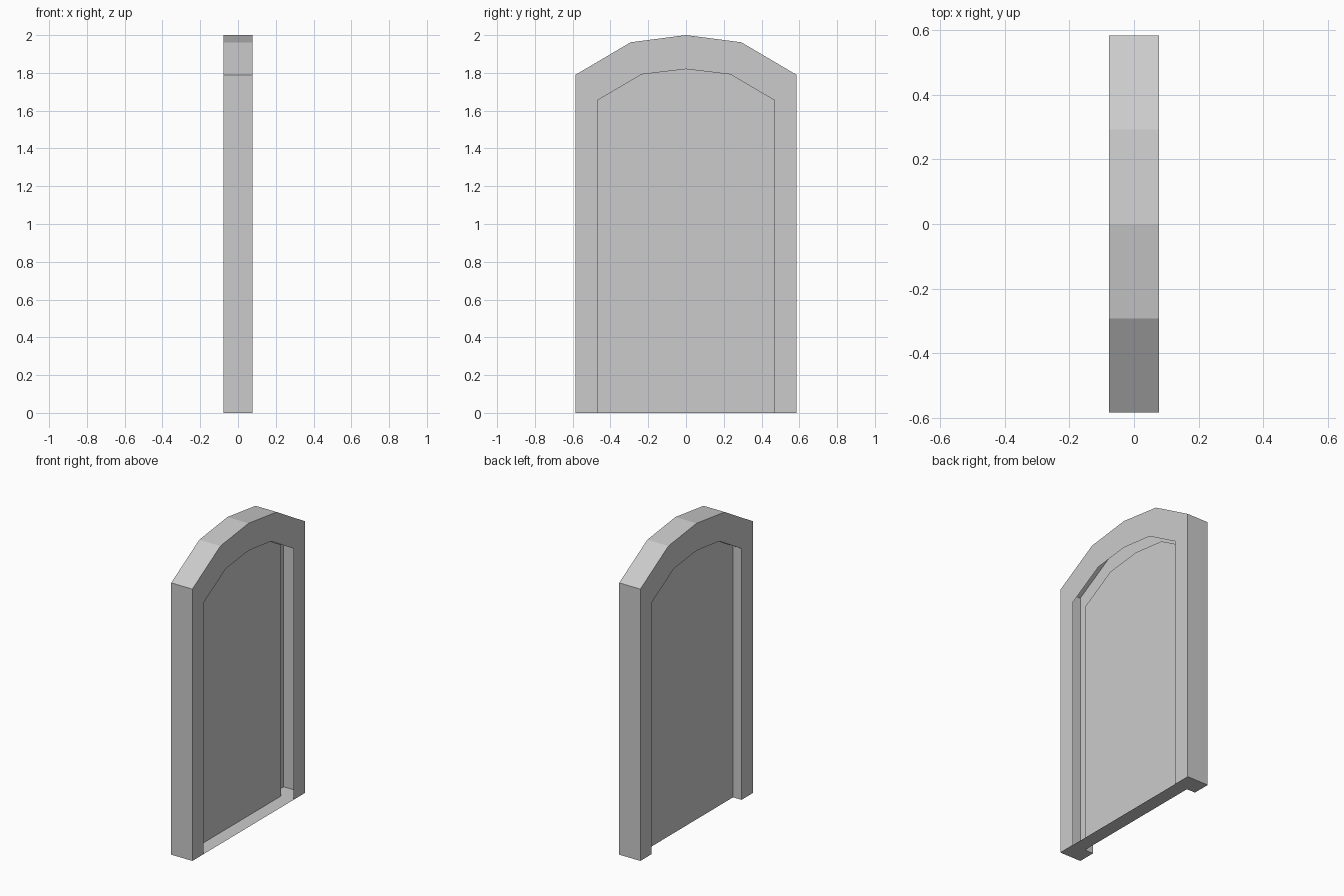
import bpy
import bmesh

cube = bpy.data.objects.get("Cube")
if cube:
    bpy.data.objects.remove(cube, do_unlink=True)

HALF_DEPTH = 0.077
PANEL_X = -0.015

# Single plain colour
stone = bpy.data.materials.new("plain_grey")
stone.use_nodes = True
grey = (0.6, 0.6, 0.6, 1.0)
stone.diffuse_color = grey
stone.node_tree.nodes["Principled BSDF"].inputs["Base Color"].default_value = grey


def arch(half, crown):
    """Mirror half an arch profile about the crown, as (y, z) points."""
    return [(-y, z) for y, z in half] + [(0, crown)] + half[::-1]


OUTER = arch([(0.585, 0), (0.585, 1.79), (0.293, 1.962)], 2.0)
INNER = arch([(0.468, 0), (0.468, 1.655), (0.235, 1.792)], 1.82)


def ring(bm, profile, x):
    return [bm.verts.new((x, y, z)) for y, z in profile]


def finish(bm, name):
    mesh = bpy.data.meshes.new(name)
    bm.to_mesh(mesh)
    bm.free()
    mesh.materials.append(stone)
    obj = bpy.data.objects.new(name, mesh)
    bpy.context.collection.objects.link(obj)
    return obj


# Hollow arched frame: front rim, outer wall, back rim, recess wall
bm = bmesh.new()
sections = [(INNER, HALF_DEPTH), (OUTER, HALF_DEPTH), (OUTER, -HALF_DEPTH),
            (INNER, -HALF_DEPTH), (INNER, PANEL_X)]
rings = [ring(bm, profile, x) for profile, x in sections]
for a, b in zip(rings, rings[1:]):
    for i in range(len(a) - 1):
        bm.faces.new((a[i], a[i + 1], b[i + 1], b[i]))

# Floor of the frame, notched where the back recess is open
bm.faces.new([r[0] for r in rings[1:]] + [r[-1] for r in rings[:0:-1]])
finish(bm, "arched_frame")

# Thin panel closing the opening
bm = bmesh.new()
bm.faces.new(ring(bm, INNER, PANEL_X))
finish(bm, "door_panel")
